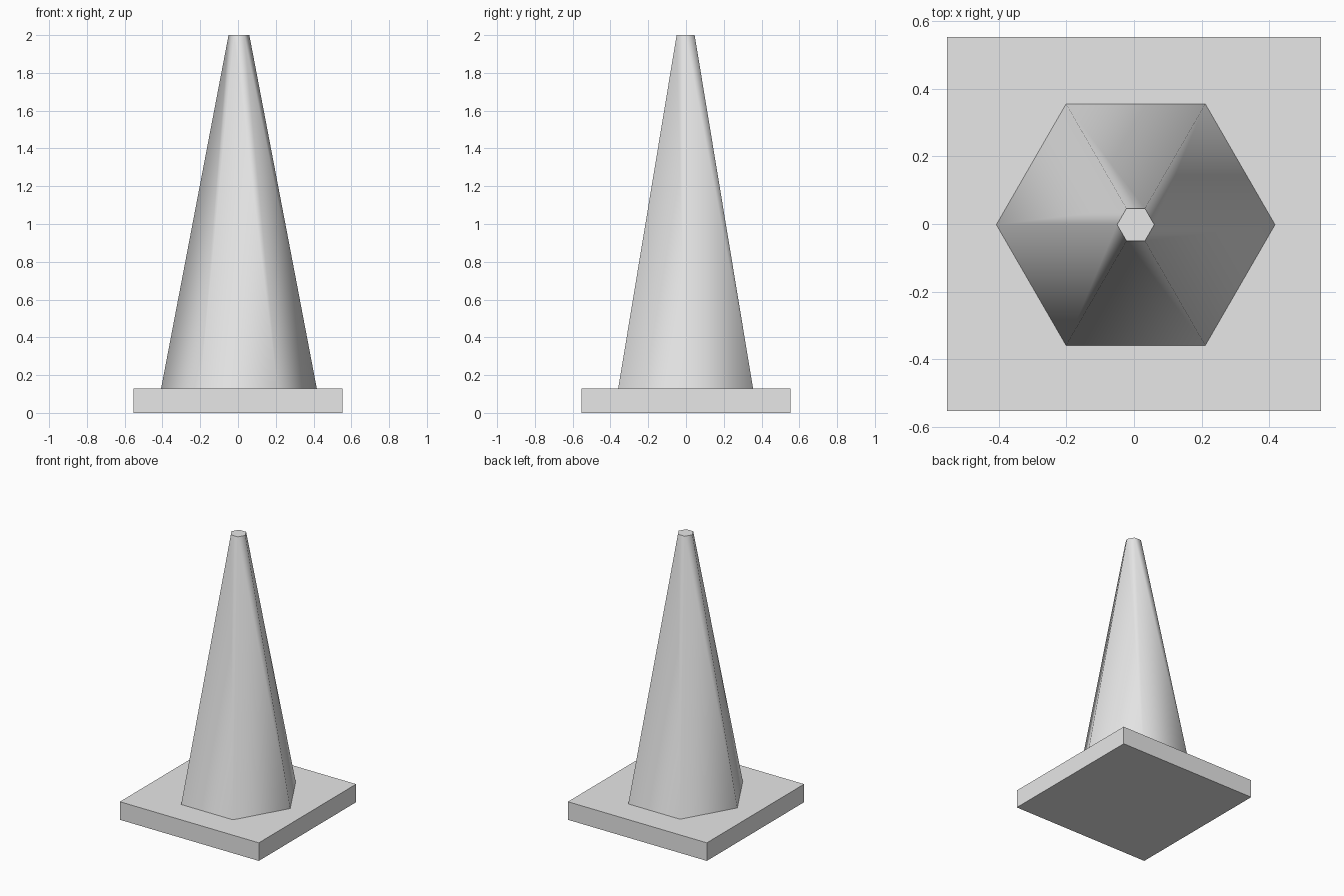
import bpy
import math

if "Cube" in bpy.data.objects:
    bpy.data.objects.remove(bpy.data.objects["Cube"], do_unlink=True)

BASE_WIDTH = 1.106
BASE_HEIGHT = 0.13
TOTAL_HEIGHT = 2.0

# Plain grey material
grey = bpy.data.materials.new("light_grey")
grey.use_nodes = True
colour = (0.8, 0.8, 0.8, 1)
grey.diffuse_color = colour
grey.node_tree.nodes["Principled BSDF"].inputs["Base Color"].default_value = colour


def finish(name):
    obj = bpy.context.object
    obj.name = name
    obj.data.materials.append(grey)
    return obj


# Square base slab
bpy.ops.mesh.primitive_cube_add(size=1, location=(0, 0, BASE_HEIGHT / 2))
base = finish("base_slab")
base.scale = (BASE_WIDTH, BASE_WIDTH, BASE_HEIGHT)
bpy.ops.object.transform_apply(location=False, rotation=False, scale=True)

# Six-sided tapered cone with smooth sides and flat caps
bpy.ops.mesh.primitive_cone_add(
    vertices=6, radius1=0.412, radius2=0.055,
    depth=TOTAL_HEIGHT - BASE_HEIGHT,
    location=(0.005, -0.002, (TOTAL_HEIGHT + BASE_HEIGHT) / 2),
    rotation=(0, 0, math.radians(30)))
finish("cone_body")
bpy.ops.object.shade_smooth_by_angle(angle=math.radians(70))
